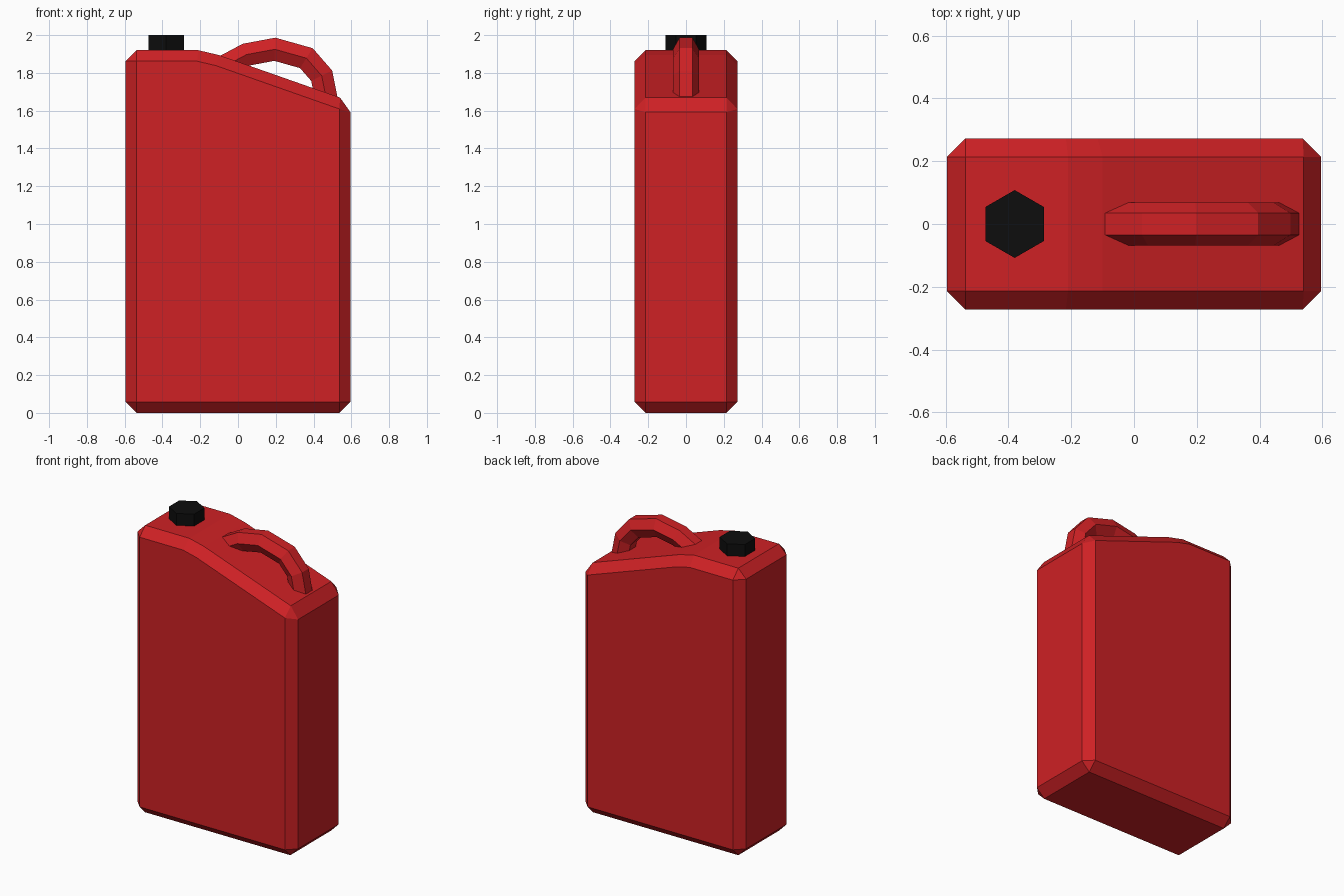
import bpy, bmesh, math
from mathutils import Vector

if "Cube" in bpy.data.objects:
    bpy.data.objects.remove(bpy.data.objects["Cube"])


def material(name, color):
    m = bpy.data.materials.new(name)
    m.diffuse_color = color
    m.use_nodes = True
    m.node_tree.nodes["Principled BSDF"].inputs["Base Color"].default_value = m.diffuse_color
    return m


def add_mesh(name, verts, faces, mat):
    bm = bmesh.new()
    vs = [bm.verts.new(v) for v in verts]
    for f in faces:
        bm.faces.new([vs[i] for i in f])
    bmesh.ops.recalc_face_normals(bm, faces=bm.faces)
    me = bpy.data.meshes.new(name)
    bm.to_mesh(me)
    bm.free()
    ob = bpy.data.objects.new(name, me)
    bpy.context.collection.objects.link(ob)
    me.materials.append(mat)
    return ob


def skin(rings):
    """Vertices and faces joining closed rings, with capped ends."""
    n, k = len(rings[0]), len(rings)
    verts = [v for r in rings for v in r]
    faces = [(i * n + j, i * n + (j + 1) % n, (i + 1) * n + (j + 1) % n, (i + 1) * n + j)
             for i in range(k - 1) for j in range(n)]
    faces += [tuple(range(n)), tuple(range((k - 1) * n, k * n))]
    return verts, faces


red = material("red_plastic", (0.62, 0.015, 0.018, 1))
black = material("black_plastic", (0.004, 0.004, 0.004, 1))

# Body: side profile with sloping shoulder, extruded and chamfered
profile = [(-0.595, 0), (0.595, 0), (0.595, 1.65), (-0.1, 1.894), (-0.21, 1.92), (-0.595, 1.92)]
body = add_mesh("can_body", *skin([[(x, y, z) for x, z in profile] for y in (-0.272, 0.272)]), red)
bevel = body.modifiers.new("chamfer", 'BEVEL')
bevel.width = 0.058
bevel.segments = 1
bevel.limit_method = 'ANGLE'
bevel.angle_limit = math.radians(30)

# Handle: hexagonal section swept along a mitred arch, ends sunk in the body
path = [Vector((x, 0, z)) for x, z in
        [(-0.09, 1.825), (0.045, 1.897), (0.195, 1.925), (0.362, 1.878), (0.443, 1.785), (0.474, 1.63)]]
rings = []
for i, p in enumerate(path):
    a = (p - path[max(i - 1, 0)]).normalized()
    b = (path[min(i + 1, len(path) - 1)] - p).normalized()
    t = (a + b).normalized()
    normal = Vector((-t.z, 0, t.x))
    mitre = 1 / max(t.dot(a), t.dot(b))
    rings.append([p + normal * (0.069 * mitre * math.sin(k * math.pi / 3))
                  + Vector((0, 0.069 * math.cos(k * math.pi / 3), 0)) for k in range(6)])
add_mesh("handle", *skin(rings), red)

# Cap: hexagonal screw top
bpy.ops.mesh.primitive_cylinder_add(vertices=6, radius=0.108, depth=0.1, location=(-0.38, 0, 1.95))
cap = bpy.context.object
cap.name = "screw_cap"
cap.data.materials.append(black)
